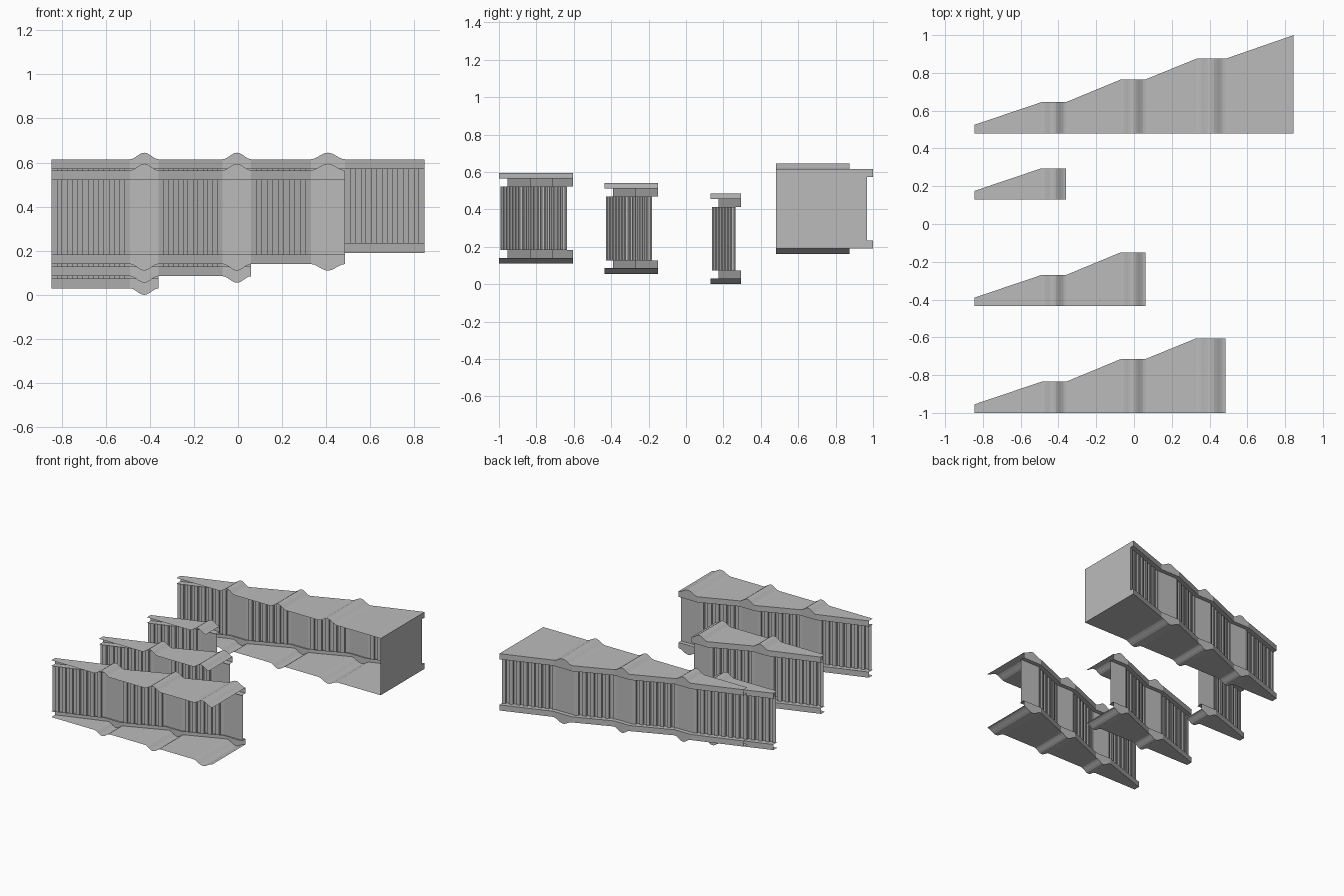
import bpy, bmesh, math

if "Cube" in bpy.data.objects:
    bpy.data.objects.remove(bpy.data.objects["Cube"], do_unlink=True)

HEIGHT, RIM, HUMP = 0.425, 0.042, 0.03
OUTER, INNER, RIB = 0.031, 0.045, 0.0255
# Plan of the stepped back edge: x and depth behind the straight front edge
PLAN = [(-0.845, 0.045), (-0.49, 0.165), (-0.36, 0.165), (-0.07, 0.285),
        (0.06, 0.285), (0.33, 0.395), (0.485, 0.395), (0.845, 0.52)]

grey = bpy.data.materials.new("plain grey")
grey.use_nodes = True
colour = (0.5, 0.5, 0.5, 1)
grey.diffuse_color = colour
grey.node_tree.nodes["Principled BSDF"].inputs["Base Color"].default_value = colour


def depth(x):
    for (a, da), (b, db) in zip(PLAN, PLAN[1:]):
        if x <= b:
            return da + (db - da) * (x - a) / (b - a)
    return PLAN[-1][1]


def outline(count):
    """Points (x, bulge) along the flange, with a bell on each flat step."""
    pts = [(PLAN[0][0], 0)]
    for i in range(1, count):
        a, b = PLAN[i - 1][0], PLAN[i][0]
        steps = 10 if i % 2 == 0 else 1
        for k in range(1, steps + 1):
            t = k / steps
            bulge = HUMP * (1 - math.cos(2 * math.pi * t)) / 2 if steps > 1 else 0
            pts.append((a + (b - a) * t, bulge))
    return pts


def wall_path(count):
    """Plan points of the wall: ribbed on slopes, plain on flat steps."""
    pts = []
    for i in range(1, count):
        a, b = PLAN[i - 1][0], PLAN[i][0]
        ribs = 1 if i % 2 == 0 else 2 * round((b - a) / RIB / 2) + 1
        for k in range(ribs):
            inset = INNER if k % 2 else OUTER
            for e in (k, k + 1):
                x = a + (b - a) * e / ribs
                pts.append((x, depth(x) - inset))
    return pts


def make(name, bm):
    bmesh.ops.remove_doubles(bm, verts=bm.verts, dist=0.00001)
    mesh = bpy.data.meshes.new(name)
    bm.to_mesh(mesh)
    bm.free()
    mesh.materials.append(grey)
    obj = bpy.data.objects.new(name, mesh)
    bpy.context.collection.objects.link(obj)


def strip(name, rows, flip=False):
    """Skin a list of equal-length point rows with quads."""
    bm = bmesh.new()
    grid = [[bm.verts.new(p) for p in row] for row in rows]
    for r, s in zip(grid, grid[1:]):
        for k in range(len(r) - 1):
            quad = [r[k], s[k], s[k + 1], r[k + 1]]
            bm.faces.new(quad[::-1] if flip else quad)
    make(name, bm)


def section(name, front, base, count, capped=False):
    top = base + HEIGHT
    # Upper and lower flange: sheet, back rim and soffit
    for label, z, s in (("top_flange", top, 1), ("bottom_flange", base, -1)):
        rows = []
        for x, bulge in outline(count):
            back = front + depth(x)
            rows.append([(x, front, z + s * bulge), (x, back, z + s * bulge),
                         (x, back, z - s * RIM),
                         (x, max(back - INNER, front), z - s * RIM)])
        strip(name + "_" + label, rows, s < 0)
    # Ribbed back wall
    strip(name + "_ribbed_wall",
          [[(x, front + y, base + RIM), (x, front + y, top - RIM)]
           for x, y in wall_path(count)], True)
    # Closed wide end
    if capped:
        x, d = PLAN[-1]
        profile = [(0, base), (d, base), (d, base + RIM), (d - OUTER, base + RIM),
                   (d - OUTER, top - RIM), (d, top - RIM), (d, top), (0, top)]
        bm = bmesh.new()
        bm.faces.new([bm.verts.new((x, front + y, z)) for y, z in profile])
        make(name + "_end_cap", bm)


section("long_section", -1.0, 0.14, 7)
section("medium_section", -0.435, 0.085, 5)
section("short_section", 0.13, 0.03, 3)
section("full_section", 0.48, 0.19, 8, capped=True)
